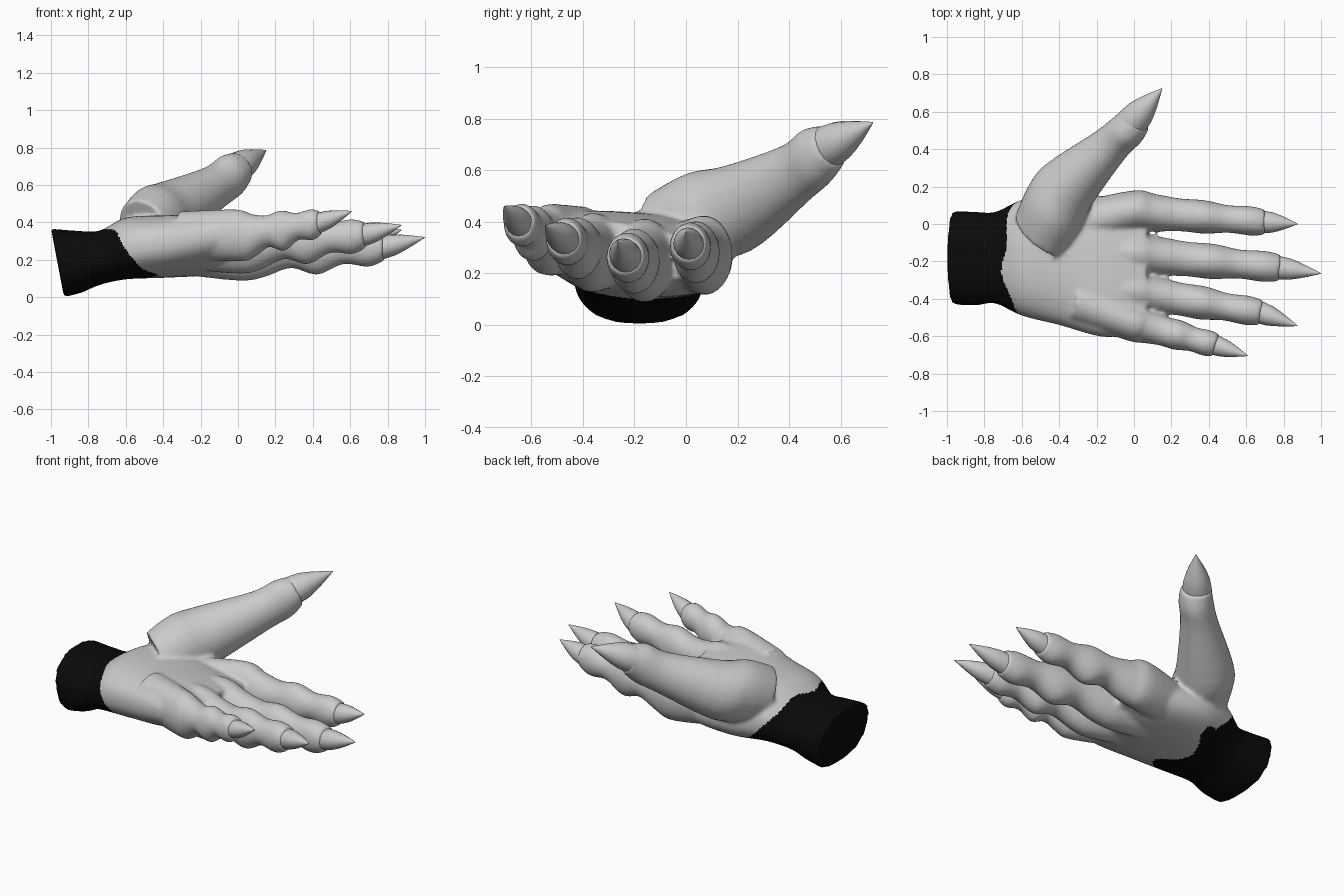
import bpy, bmesh, math
from mathutils import Vector

if "Cube" in bpy.data.objects:
    bpy.data.objects.remove(bpy.data.objects["Cube"])


def material(name, r, g, b):
    m = bpy.data.materials.new(name)
    m.diffuse_color = (r, g, b, 1)
    m.use_nodes = True
    m.node_tree.nodes["Principled BSDF"].inputs["Base Color"].default_value = m.diffuse_color
    return m


SKIN = material("skin grey", 0.6, 0.6, 0.6)
CUFF = material("cuff black", 0.003, 0.003, 0.003)


def smooth_path(pts, steps):
    """Catmull-Rom interpolation of station tuples."""
    p = [pts[0]] + list(pts) + [pts[-1]]
    out = []
    for i in range(1, len(p) - 2):
        for s in range(steps):
            t = s / steps
            out.append([0.5 * (2 * b + (c - a) * t + (2 * a - 5 * b + 4 * c - d) * t * t
                               + (3 * b - a - 3 * c + d) * t ** 3)
                        for a, b, c, d in zip(*p[i - 1:i + 3])])
    return out + [list(pts[-1])]


def loft(bm, stations, sides=24, steps=4, power=1.0, direction=None):
    """Tube through (x, y, z, side radius, up radius, shear, tilt)."""
    st = smooth_path([tuple(s) + (0,) * (7 - len(s)) for s in stations], steps)
    d = direction or (Vector(st[-1][:3]) - Vector(st[0][:3])).normalized()
    side = d.cross(Vector((0, 0, 1))).normalized()
    up = side.cross(d)
    rings = []
    for x, y, z, rs, ru, shear, tilt in st:
        ring = []
        for k in range(sides):
            a = 2 * math.pi * k / sides
            c, s = math.cos(a), math.sin(a)
            u = rs * math.copysign(abs(c) ** power, c)
            v = ru * math.copysign(abs(s) ** power, s)
            ring.append(bm.verts.new(Vector((x, y, z)) + side * u
                                     + up * (v + tilt * u) - d * shear * v))
        rings.append(ring)
    for a, b in zip(rings, rings[1:]):
        for k in range(sides):
            j = (k + 1) % sides
            bm.faces.new((a[k], a[j], b[j], b[k]))
    bm.faces.new(rings[0][::-1])
    bm.faces.new(rings[-1])


def make_object(name, bm, mats):
    bmesh.ops.recalc_face_normals(bm, faces=bm.faces)
    me = bpy.data.meshes.new(name)
    bm.to_mesh(me)
    bm.free()
    ob = bpy.data.objects.new(name, me)
    bpy.context.collection.objects.link(ob)
    for m in mats:
        me.materials.append(m)
    return ob


def shade(ob, angle):
    bpy.ops.object.select_all(action='DESELECT')
    ob.select_set(True)
    bpy.context.view_layer.objects.active = ob
    bpy.ops.object.shade_smooth_by_angle(angle=math.radians(angle))


# Claws: slightly bulged, pointed cones
def make_claw(name, base, tip, r):
    bm = bmesh.new()
    loft(bm, [tuple(base.lerp(tip, t)) + (r * f, r * f)
              for t, f in ((0, 1), (.3, .9), (.6, .58), (.85, .24), (1, .02))], 16, 2)
    shade(make_object(name + "_claw", bm, [SKIN]), 50)


hand_bm = bmesh.new()

# Wrist and palm
palm = [(-.965, -.18, .183, .25, .183, .19), (-.85, -.185, .19, .25, .165, .1),
        (-.74, -.18, .21, .245, .145), (-.6, -.18, .26, .31, .165),
        (-.4, -.18, .27, .36, .165, 0, .05), (-.15, -.23, .28, .375, .15, 0, .13),
        (.07, -.24, .29, .33, .1, 0, .15)]
loft(hand_bm, palm, 40, 5, 0.85, Vector((1, 0, 0)))

# Thumb
thumb = [(-.5, -.06, .36, .17, .17), (-.43, .08, .42, .18, .185), (-.35, .21, .46, .165, .17),
         (-.13, .42, .585, .108, .12), (-.04, .5, .65, .1, .118), (.01, .56, .69, .088, .088)]
loft(hand_bm, thumb)
make_claw("thumb", Vector((-.015, .54, .685)), Vector((.15, .725, .785)), .085)


# Fingers share one knuckle rhythm: position, side radius, up radius
def make_finger(name, size, palm_y, knuckle, end, tip):
    k, e, t = Vector(knuckle), Vector(end), Vector(tip)
    stations = [(-.3, palm_y, k.z, .12, .13)]
    for s, rs, ru in ((0, .11, .155), (.17, .1, .13), (.36, .088, .094), (.54, .09, .122),
                      (.72, .074, .08), (.89, .079, .094), (1, .068, .07)):
        p = k.lerp(e, s)
        p.z -= .4 * (ru - rs) * min(1, s * 6)    # joints bulge on the underside
        stations.append((*p, rs * size, ru * size))
    loft(hand_bm, stations)
    make_claw(name, e.lerp(t, -.1), t, .06 * size)


make_finger("index", 1.0, 0, (0, .07, .27), (.7, .01, .315), (.875, 0, .36))
make_finger("middle", 1.05, -.15, (0, -.16, .25), (.78, -.235, .268), (1, -.265, .32))
make_finger("ring", 1.0, -.3, (0, -.36, .28), (.68, -.475, .335), (.875, -.545, .385))
make_finger("little", .9, -.41, (0, -.53, .33), (.44, -.65, .4), (.61, -.705, .46))

# Hand: all tubes fused into one skin
hand = make_object("hand", hand_bm, [SKIN, CUFF])
fuse = hand.modifiers.new("fuse", 'REMESH')
fuse.mode = 'VOXEL'
fuse.voxel_size = 0.012
relax = hand.modifiers.new("relax", 'SMOOTH')
relax.factor = 0.5
relax.iterations = 6
bpy.context.view_layer.objects.active = hand
for mod in ("fuse", "relax"):
    bpy.ops.object.modifier_apply(modifier=mod)

# Black cuff with a wavy edge, reaching further along the back of the hand
for p in hand.data.polygons:
    x, y, z = p.center
    edge = -.7 + min(.19, max(0, .9 * (.38 - z))) + .022 * math.sin(19 * y + 9 * z)
    if z < .16:
        edge += .06 * max(0, math.sin(14 * y))
    p.material_index = 1 if x < edge and z < .45 else 0
shade(hand, 50)
